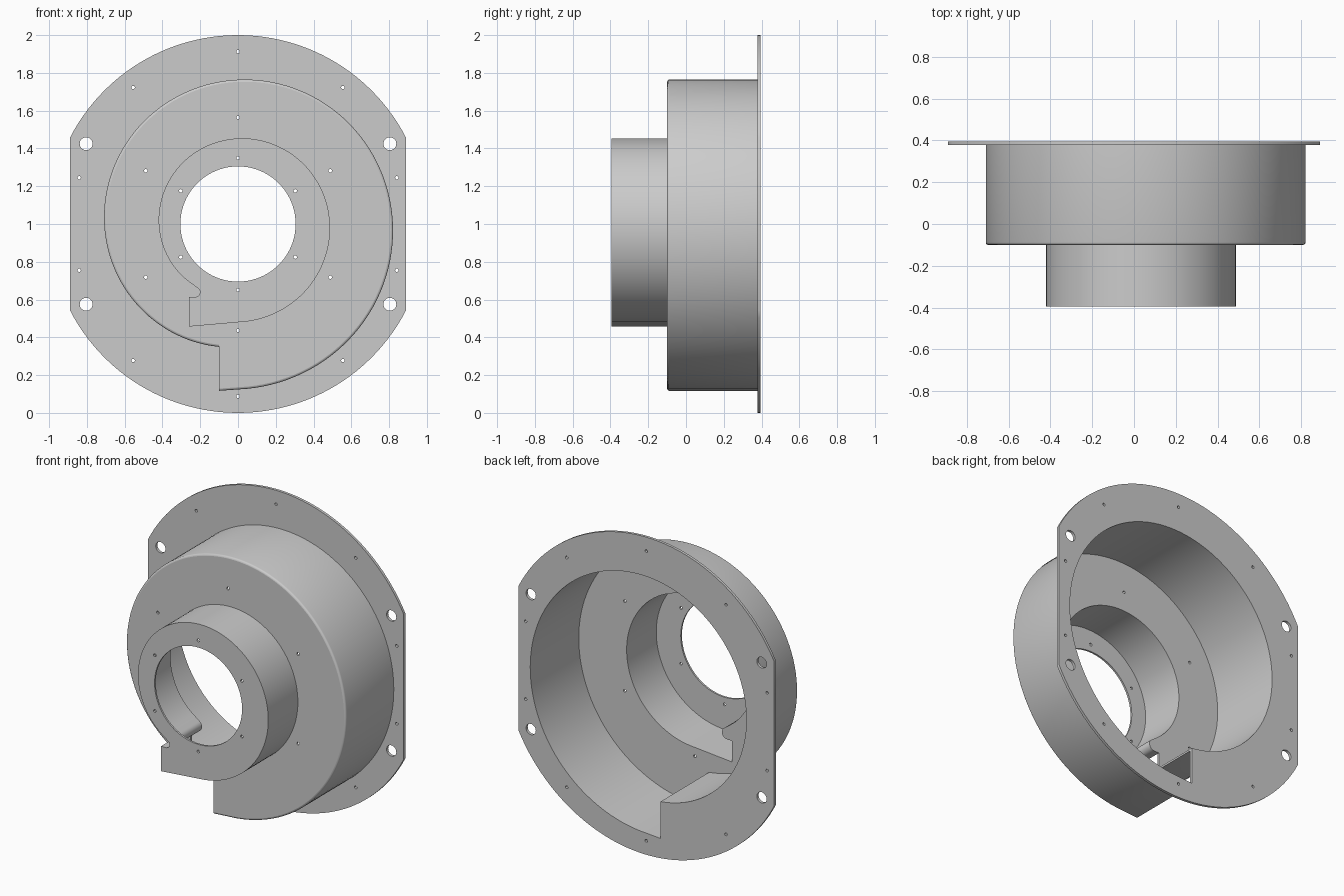
import bpy, bmesh
from math import cos, sin, pi, radians, sqrt, asin
from mathutils import Vector

if "Cube" in bpy.data.objects:
    bpy.data.objects.remove(bpy.data.objects["Cube"])

T = 0.012                      # sheet thickness
CZ = 1.0                       # height of the main axis
Y_FRONT, Y_STEP, Y_FLANGE, Y_BACK = -0.395, -0.10, 0.378, 0.395


def circle(x, z, r, n=16):
    return [(x + r * cos(2 * pi * i / n), z + r * sin(2 * pi * i / n)) for i in range(n)]


def spiral(start_deg, r0, growth, n):
    """Clockwise spiral from start_deg round to straight down."""
    sweep = start_deg + 90
    pts = []
    for i in range(n + 1):
        s = sweep * i / n
        a, r = radians(start_deg - s), r0 + growth * s / 90
        pts.append((r * cos(a), CZ + r * sin(a)))
    return pts


def inset(path, d):
    """Shift an open path to the right of travel; ends shift straight up or down."""
    out, last = [], len(path) - 1
    for i, p in enumerate(path):
        a, b = path[max(i - 1, 0)], path[min(i + 1, last)]
        t = (Vector(b) - Vector(a)).normalized()
        n = Vector((t.y, -t.x))
        if i in (0, last):
            n = Vector((0, 1 if n.y > 0 else -1))
        out.append((p[0] + n.x * d, p[1] + n.y * d))
    return out


def finish(obj):
    bm = bmesh.new()
    bm.from_mesh(obj.data)
    bmesh.ops.remove_doubles(bm, verts=bm.verts, dist=0.0002)
    bmesh.ops.recalc_face_normals(bm, faces=bm.faces)
    bm.to_mesh(obj.data)
    bm.free()
    bpy.ops.object.select_all(action='DESELECT')
    obj.select_set(True)
    bpy.context.view_layer.objects.active = obj
    bpy.ops.object.shade_smooth_by_angle(angle=radians(35))


def plate(name, loops, y0, y1):
    """Flat sheet: first loop is the outline, the others are holes."""
    cu = bpy.data.curves.new(name, 'CURVE')
    cu.dimensions, cu.fill_mode, cu.extrude = '2D', 'BOTH', (y1 - y0) / 2
    for loop in loops:
        sp = cu.splines.new('POLY')
        sp.points.add(len(loop) - 1)
        for pt, (x, z) in zip(sp.points, loop):
            pt.co = (x, z, 0, 1)
        sp.use_cyclic_u = True
    obj = bpy.data.objects.new(name, cu)
    bpy.context.collection.objects.link(obj)
    obj.location.y = (y0 + y1) / 2
    obj.rotation_euler.x = pi / 2
    bpy.ops.object.select_all(action='DESELECT')
    obj.select_set(True)
    bpy.context.view_layer.objects.active = obj
    bpy.ops.object.convert(target='MESH')
    finish(bpy.context.view_layer.objects.active)


def wall(name, path, section):
    """Sweep a (inset, y) section along a path and cap both ends."""
    bm = bmesh.new()
    rows = [[bm.verts.new((x, y, z)) for x, z in inset(path, d)] for d, y in section]
    k = len(rows)
    for j in range(k):
        a, b = rows[j], rows[(j + 1) % k]
        for i in range(len(path) - 1):
            bm.faces.new((a[i], a[i + 1], b[i + 1], b[i]))
    for i in (0, -1):
        bm.faces.new([r[i] for r in rows])
    me = bpy.data.meshes.new(name)
    bm.to_mesh(me)
    bm.free()
    obj = bpy.data.objects.new(name, me)
    bpy.context.collection.objects.link(obj)
    finish(obj)


def bolt_ring(r):
    return [circle(r * cos(radians(30 + 60 * k)), CZ + r * sin(radians(30 + 60 * k)), 0.009, 12)
            for k in range(6)]


# Spiral outlines, each open at its outlet
large = spiral(261.3, 0.658, 0.0558, 120) + [(-0.10, 0.117)]
tongue = [(-0.26, 0.614)] + [(-0.226 + 0.025 * cos(radians(a)), 0.639 + 0.025 * sin(radians(a)))
                             for a in range(-90, 61, 15)]
small = tongue + spiral(233, 0.40, 0.0335, 96) + [(-0.26, 0.457)]

# Back flange: disc with two flat sides
W = 0.89
a0 = asin(sqrt(1 - W * W))
arc = [a0 + (pi - 2 * a0) * i / 48 for i in range(49)]
outline = [(cos(a), CZ + sin(a)) for a in arc] + [(cos(a + pi), CZ + sin(a + pi)) for a in arc]
holes = [circle(0, CZ + s * 0.912, 0.009, 12) for s in (1, -1)]
for sx in (1, -1):
    for sz in (1, -1):
        holes.append(circle(sx * 0.804, CZ + sz * 0.425, 0.034, 32))
        holes.append(circle(sx * 0.555, CZ + sz * 0.723, 0.009, 12))
        holes.append(circle(sx * 0.841, CZ + sz * 0.245, 0.009, 12))
plate("back_flange", [outline, inset(large, T)] + holes, Y_FLANGE, Y_BACK)

# Large spiral chamber with a softened front edge
wall("large_chamber_wall", large,
     [(0, Y_FLANGE), (0, Y_STEP + 0.012), (0.0016, Y_STEP + 0.006), (0.006, Y_STEP + 0.0016),
      (T, Y_STEP), (T, Y_FLANGE)])
plate("large_chamber_front", [inset(large, T), inset(small, T)] + bolt_ring(0.564),
      Y_STEP, Y_STEP + T)

# Small spiral chamber with the round inlet
wall("small_chamber_wall", small,
     [(0, Y_STEP), (0, Y_FRONT), (T, Y_FRONT), (T, Y_STEP)])
plate("small_chamber_front", [inset(small, T), circle(0, CZ, 0.305, 96)] + bolt_ring(0.35),
      Y_FRONT, Y_FRONT + T)
